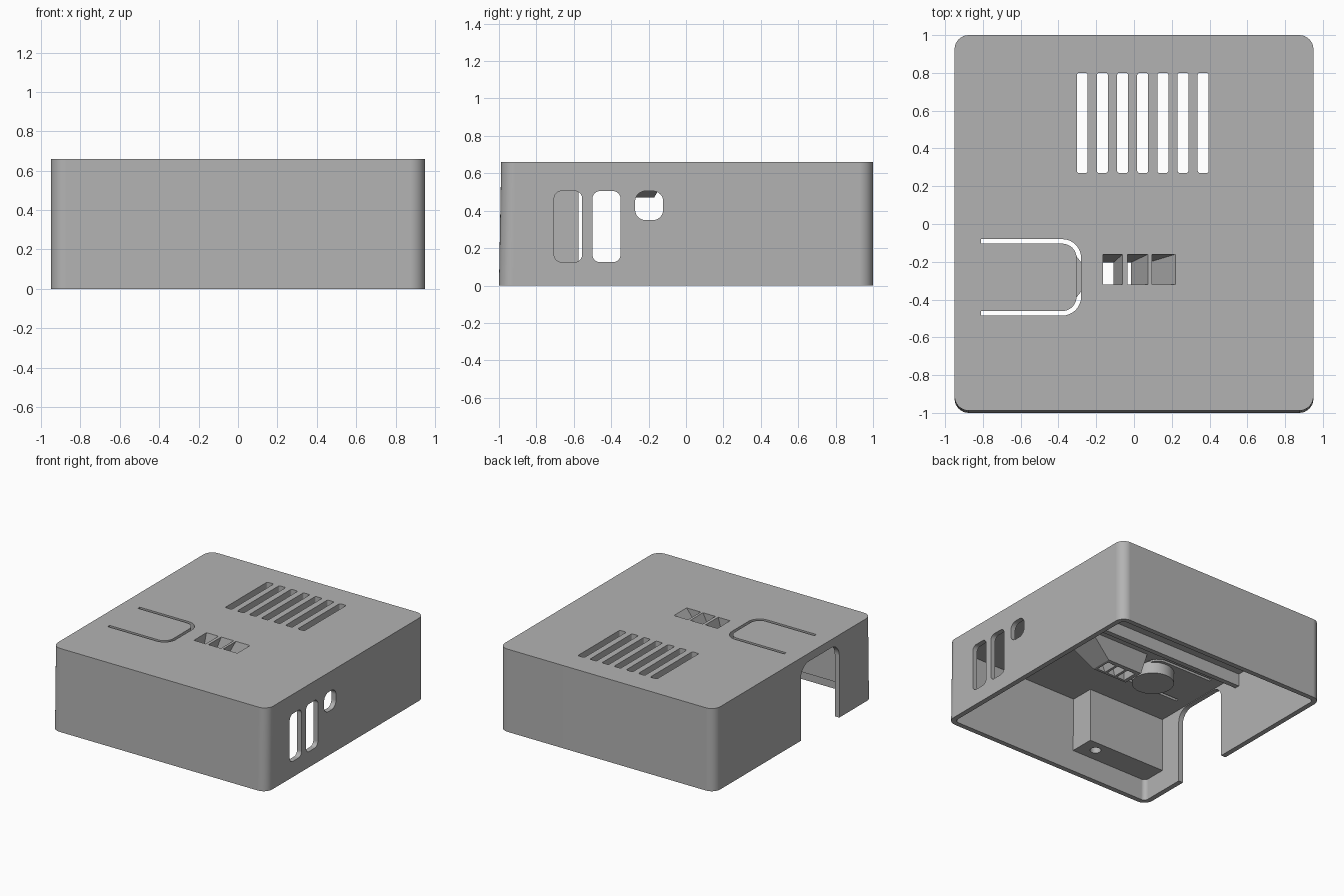
import bpy, bmesh
from math import sin, cos, pi, radians

if "Cube" in bpy.data.objects:
    bpy.data.objects.remove(bpy.data.objects["Cube"])

grey = bpy.data.materials.new("grey plastic")
grey.use_nodes = True
COLOUR = (0.45, 0.45, 0.45, 1)
grey.diffuse_color = COLOUR
grey.node_tree.nodes["Principled BSDF"].inputs["Base Color"].default_value = COLOUR

TOP, WALL = 0.66, 0.04
CEILING = TOP - 0.06


def arc(cx, cy, r, start, end, n=8):
    angles = [radians(start + (end - start) * i / n) for i in range(n + 1)]
    return [(cx + r * cos(a), cy + r * sin(a)) for a in angles]


def rect(x0, x1, y0, y1, r=0):
    if r == 0:
        return [(x0, y0), (x1, y0), (x1, y1), (x0, y1)]
    return (arc(x1 - r, y1 - r, r, 0, 90) + arc(x0 + r, y1 - r, r, 90, 180)
            + arc(x0 + r, y0 + r, r, 180, 270) + arc(x1 - r, y0 + r, r, 270, 360))


def loft(bm, low, high, a, b, axis="z"):
    """Closed solid between two outlines at heights a and b along an axis."""
    def place(p, h):
        return (p[0], p[1], h) if axis == "z" else (h, p[0], p[1])
    v0 = [bm.verts.new(place(p, a)) for p in low]
    v1 = [bm.verts.new(place(p, b)) for p in high]
    n = len(low)
    faces = [bm.faces.new(v0[::-1]), bm.faces.new(v1)]
    for i in range(n):
        j = (i + 1) % n
        faces.append(bm.faces.new((v0[i], v0[j], v1[j], v1[i])))
    bmesh.ops.recalc_face_normals(bm, faces=faces)


def prism(bm, outline, a, b, axis="z"):
    loft(bm, outline, outline, a, b, axis)


def make(name, bm):
    mesh = bpy.data.meshes.new(name)
    bm.to_mesh(mesh)
    bm.free()
    obj = bpy.data.objects.new(name, mesh)
    bpy.context.collection.objects.link(obj)
    mesh.materials.append(grey)
    return obj


def activate(obj):
    bpy.ops.object.select_all(action="DESELECT")
    obj.select_set(True)
    bpy.context.view_layer.objects.active = obj


def cut(obj, cutter):
    mod = obj.modifiers.new("cut", "BOOLEAN")
    mod.operation, mod.solver, mod.object = "DIFFERENCE", "EXACT", cutter
    activate(obj)
    bpy.ops.object.modifier_apply(modifier=mod.name)


def solid(name, outline, a, b, axis="z"):
    bm = bmesh.new()
    prism(bm, outline, a, b, axis)
    return make(name, bm)


# Case shell: rounded box, slightly leaning front, hollow from below
def leaning_box(name, inset, z0, z1):
    bm = bmesh.new()
    outline = rect(-0.95 + inset, 0.95 - inset, -1 + inset, 1 - inset, 0.075 - inset)
    prism(bm, outline, z0, z1)
    for v in bm.verts:
        if v.co.y < 0:
            v.co.y += 0.012 * v.co.z / TOP
    return make(name, bm)


case = leaning_box("case_shell", 0, 0, TOP)
cutters = [leaning_box("cavity_cutter", WALL, -0.1, CEILING)]

# Row of vent slots in the lid
bm = bmesh.new()
for i in range(7):
    x = -0.303 + 0.1067 * i
    prism(bm, rect(x, x + 0.058, 0.27, 0.80, 0.012), 0.5, 0.8)
cutters.append(make("vent_cutter", bm))

# U-shaped slit that frees the button flap
R, GAP = 0.1, 0.024
outer = ([(-0.81, -0.485)] + arc(-0.28 - R, -0.485 + R, R, 270, 360)
         + arc(-0.28 - R, -0.08 - R, R, 0, 90) + [(-0.81, -0.08)])
inner = ([(-0.81, -0.485 + GAP)] + arc(-0.28 - R, -0.485 + R, R - GAP, 270, 360)
         + arc(-0.28 - R, -0.08 - R, R - GAP, 0, 90) + [(-0.81, -0.08 - GAP)])
cutters.append(solid("flap_slit_cutter", outer + inner[::-1], 0.5, 0.8))

# Port openings on the left side
bm = bmesh.new()
for y, z, r in ((-0.705, 0.125, 0.04), (-0.5, 0.125, 0.04), (-0.272, 0.35, 0.055)):
    prism(bm, rect(y, y + 0.15, z, 0.505, r), 0.8, 1.1, "x")
cutters.append(make("port_cutter", bm))

# Tall archway open to the bottom on the right side
arch = [(-0.575, -0.1), (-0.09, -0.1)]
arch += arc(-0.09 - R, 0.595 - R, R, 0, 90) + arc(-0.575 + R, 0.595 - R, R, 90, 180)
cutters.append(solid("archway_cutter", arch, -1.1, -0.8, "x"))

# Three slanting, tapering light wells
bm = bmesh.new()
for x0, x1, low in ((-0.165, -0.06, -0.18), (-0.035, 0.075, -0.09), (0.095, 0.22, 0)):
    loft(bm, rect(low, low + 0.07, -0.325, -0.205),
         rect(x0, x1, -0.32, -0.16), 0.46, TOP + 0.002)
well_cutter = make("light_well_cutter", bm)
cutters.append(well_cutter)

for c in cutters:
    cut(case, c)

# Tapered housing around the light wells
bm = bmesh.new()
loft(bm, rect(-0.21, 0.1, -0.345, -0.17), rect(-0.21, 0.32, -0.36, -0.1), 0.47, CEILING)
housing = make("light_well_housing", bm)
cut(housing, well_cutter)

# Button post under the flap
post = solid("button_post", arc(-0.415, -0.28, 0.155, 0, 348.75, 31), 0.51, CEILING + 0.01)

# Corner mounting block with a screw hole
block = solid("mounting_block", rect(-0.925, -0.22, -0.97, -0.76), 0.17, CEILING + 0.01)
screw = solid("screw_hole_cutter", arc(-0.345, -0.85, 0.04, 0, 345, 23), 0.1, 0.4)
cut(block, screw)
cutters.append(screw)

# Stiffening rib across the ceiling
rib = solid("ceiling_rib", rect(-0.925, 0.925, 0.07, 0.11), 0.5, CEILING + 0.01)

for c in cutters:
    bpy.data.objects.remove(c)

for obj in (case, housing, post, block, rib):
    activate(obj)
    bpy.ops.object.shade_smooth_by_angle(angle=radians(30))
    weighted = obj.modifiers.new("weighted normals", "WEIGHTED_NORMAL")
    weighted.keep_sharp = True
